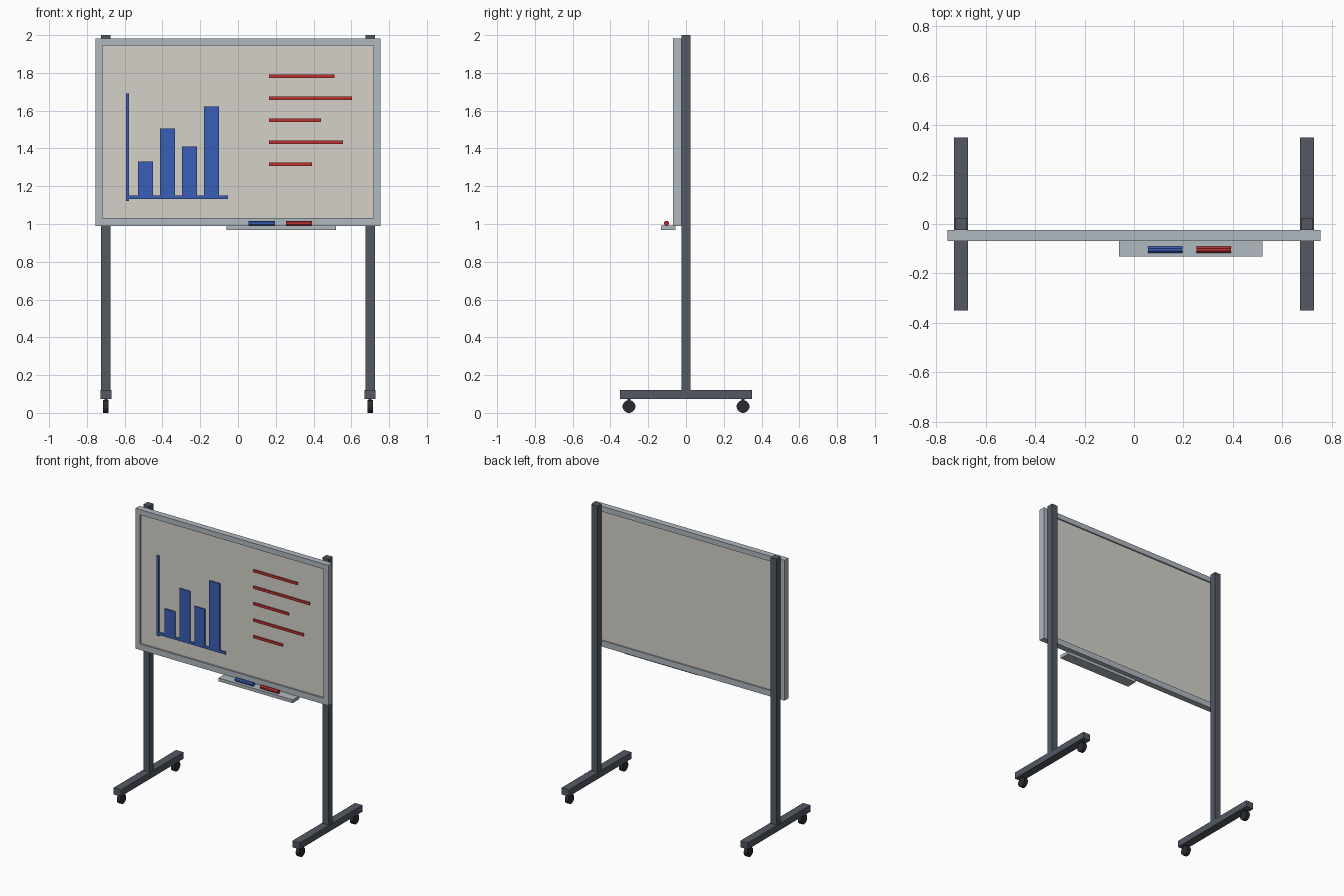
import bpy, bmesh, math
from mathutils import Matrix

if "Cube" in bpy.data.objects:
    bpy.data.objects.remove(bpy.data.objects["Cube"])


def material(name, rgb):
    m = bpy.data.materials.new(name)
    lin = [(c / 255 / 12.92) if c < 11 else ((c / 255 + 0.055) / 1.055) ** 2.4 for c in rgb]
    m.diffuse_color = (*lin, 1)
    m.use_nodes = True
    m.node_tree.nodes["Principled BSDF"].inputs["Base Color"].default_value = m.diffuse_color
    return m


ALUMINIUM = material("aluminium", (176, 184, 192))
BOARD = material("board_white", (212, 209, 201))
STEEL = material("dark_steel", (82, 89, 100))
RUBBER = material("black_rubber", (42, 43, 50))
BLUE = material("blue_ink", (56, 94, 182))
RED = material("red_ink", (188, 50, 50))


def finish(name, bm, mat):
    bmesh.ops.recalc_face_normals(bm, faces=bm.faces)
    me = bpy.data.meshes.new(name)
    bm.to_mesh(me)
    bm.free()
    me.materials.append(mat)
    ob = bpy.data.objects.new(name, me)
    bpy.context.collection.objects.link(ob)
    return ob


def box(name, x, y, z, mat):
    """Box from (min, max) ranges."""
    bm = bmesh.new()
    size = Matrix.Diagonal((x[1] - x[0], y[1] - y[0], z[1] - z[0], 1))
    mid = Matrix.Translation([sum(r) / 2 for r in (x, y, z)])
    bmesh.ops.create_cube(bm, size=1, matrix=mid @ size)
    return finish(name, bm, mat)


def rod(name, centre, radius, length, sides, mat):
    """Cylinder lying along x, with a flat side on top."""
    bm = bmesh.new()
    turn = Matrix.Rotation(math.pi / 2, 4, 'Y') @ Matrix.Rotation(math.pi / sides, 4, 'Z')
    bmesh.ops.create_cone(bm, cap_ends=True, segments=sides, radius1=radius, radius2=radius,
                          depth=length, matrix=Matrix.Translation(centre) @ turn)
    return finish(name, bm, mat)


# Stand: post, foot and two casters on each side
for side, s in (("left", -1), ("right", 1)):
    cx = 0.70 * s
    box(f"post_{side}", (cx - 0.024, cx + 0.024), (-0.024, 0.024), (0.115, 2.0), STEEL)
    box(f"foot_{side}", (cx - 0.029, cx + 0.029), (-0.35, 0.35), (0.074, 0.12), STEEL)
    for end, cy in (("front", -0.302), ("back", 0.302)):
        rod(f"wheel_{side}_{end}", (cx, cy, 0.034), 0.034, 0.027, 16, RUBBER)
        box(f"wheel_stem_{side}_{end}", (cx - 0.008, cx + 0.008), (cy - 0.008, cy + 0.008),
            (0.06, 0.076), RUBBER)

# Frame: a rectangular ring bridged from four loops
bm = bmesh.new()
F, B = -0.068, -0.024
loops = []
for hx, z0, z1, y in ((0.754, 0.99, 1.982, F), (0.718, 1.032, 1.945, F),
                      (0.718, 1.032, 1.945, B), (0.754, 0.99, 1.982, B)):
    loops.append([bm.verts.new((x, y, z)) for x, z in
                  ((-hx, z0), (hx, z0), (hx, z1), (-hx, z1))])
for i in range(4):
    a, b = loops[i], loops[(i + 1) % 4]
    for j in range(4):
        k = (j + 1) % 4
        bm.faces.new((a[j], a[k], b[k], b[j]))
finish("board_frame", bm, ALUMINIUM)

# Writing panel, slightly recessed on both sides
PF = -0.056
box("writing_panel", (-0.725, 0.725), (PF, -0.034), (1.025, 1.952), BOARD)


def ink(name, x, z, mat):
    box(name, x, (PF - 0.008, PF + 0.001), z, mat)


# Bar chart
ink("chart_axis_vertical", (-0.593, -0.576), (1.123, 1.69), BLUE)
ink("chart_axis_horizontal", (-0.577, -0.053), (1.133, 1.151), BLUE)
for i, top in enumerate((1.33, 1.505, 1.41, 1.622)):
    x = -0.53 + i * 0.1165
    ink(f"chart_bar_{i + 1}", (x, x + 0.081), (1.15, top), BLUE)

# Written lines
for i, end in enumerate((0.51, 0.604, 0.44, 0.556, 0.392)):
    z = 1.783 - i * 0.1165
    ink(f"text_line_{i + 1}", (0.163, end), (z - 0.009, z + 0.009), RED)

# Tray with two markers
box("marker_tray", (-0.06, 0.52), (-0.132, -0.056), (0.969, 0.992), ALUMINIUM)
rod("blue_marker", (0.126, -0.104, 1.004), 0.014, 0.14, 8, BLUE)
rod("red_marker", (0.323, -0.104, 1.004), 0.014, 0.14, 8, RED)
